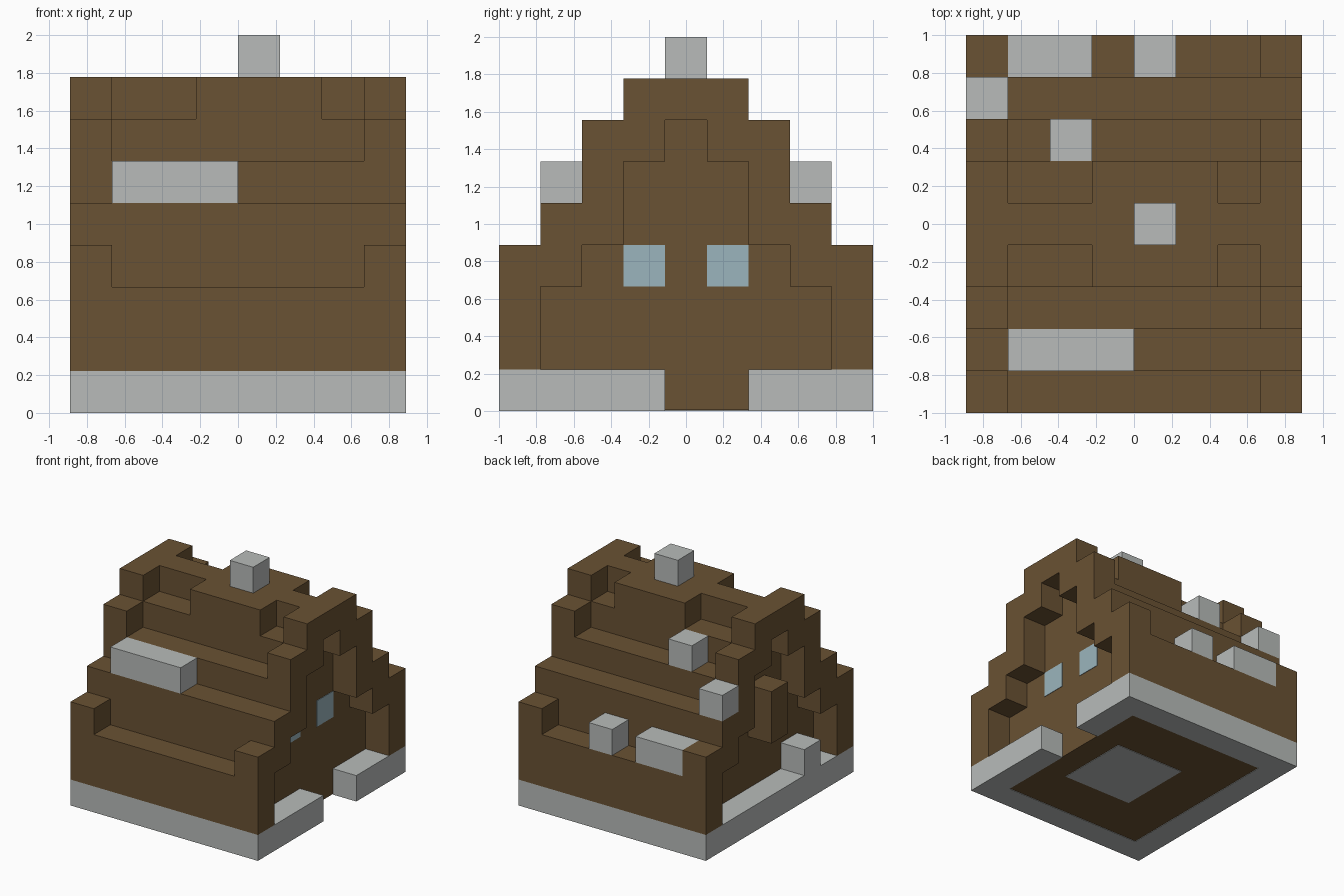
import bpy, bmesh

cube = bpy.data.objects.get("Cube")
if cube:
    bpy.data.objects.remove(cube, do_unlink=True)

U = 2 / 9  # one block


def material(name, rgb):
    m = bpy.data.materials.new(name)
    m.use_nodes = True
    m.diffuse_color = (*rgb, 1)
    bsdf = next(n for n in m.node_tree.nodes if n.type == 'BSDF_PRINCIPLED')
    bsdf.inputs["Base Color"].default_value = (*rgb, 1)
    return m


WOOD = material("brown wood", (0.144, 0.084, 0.033))
STONE = material("pale stone", (0.48, 0.50, 0.49))
GLASS = material("blue glass", (0.33, 0.46, 0.51))


def finish(name, bm, mat):
    bmesh.ops.recalc_face_normals(bm, faces=bm.faces)
    me = bpy.data.meshes.new(name)
    bm.to_mesh(me)
    bm.free()
    me.materials.append(mat)
    bpy.context.collection.objects.link(bpy.data.objects.new(name, me))


def slab(name, outline, x0, x1, mat):
    """Extrude a (y, z) outline in blocks from x0 to x1."""
    bm = bmesh.new()
    face = bm.faces.new([bm.verts.new(((x0 - 4) * U, y * U, z * U)) for y, z in outline])
    out = bmesh.ops.extrude_face_region(bm, geom=[face])
    bmesh.ops.translate(bm, vec=((x1 - x0) * U, 0, 0),
                        verts=[v for v in out["geom"] if isinstance(v, bmesh.types.BMVert)])
    finish(name, bm, mat)


def box(name, x, y, z, mat):
    """Box from block ranges, counted from the front right bottom corner."""
    a, b = y[0] - 4.5, y[1] - 4.5
    slab(name, [(a, z[0]), (b, z[0]), (b, z[1]), (a, z[1])], x[0], x[1], mat)


def mirrored(half):
    return [(-y, z) for y, z in half] + half[::-1]


# House core with stepped roof
core = [(3.5, 0.02), (3.5, 1), (4.5, 1), (4.5, 3), (3.5, 3), (3.5, 5),
        (2.5, 5), (2.5, 6), (1.5, 6), (1.5, 7), (0.5, 7), (0.5, 8)]
slab("house_core", mirrored(core), 1, 7, WOOD)
box("ridge_cap", (3, 6), (3, 6), (7, 8), WOOD)

# Stepped gable arches
outer = [(4.5, 1), (4.5, 4), (3.5, 4), (3.5, 5), (2.5, 5), (2.5, 7), (1.5, 7), (1.5, 8)]
inner = [(3.5, 1), (3.5, 3), (2.5, 3), (2.5, 4), (1.5, 4), (1.5, 6), (0.5, 6), (0.5, 7)]
arch = mirrored(outer) + mirrored(inner)[::-1]
for name, x in (("right_gable", 0), ("left_gable", 7)):
    slab(name, arch, x, x + 1, WOOD)
box("gable_post", (0, 1), (4, 5), (3, 5), WOOD)

# Stone footing with a doorway gap
box("front_footing", (0, 8), (0, 1), (0, 1), STONE)
box("back_footing", (0, 8), (8, 9), (0, 1), STONE)
box("right_footing", (0, 1), (1, 8), (0, 1), STONE)
box("left_footing_front", (7, 8), (1, 4), (0, 1), STONE)
box("left_footing_back", (7, 8), (6, 8), (0, 1), STONE)
box("floor_panel", (3, 6), (3, 6), (0, 0.03), STONE)

# Loose stone blocks on the roof and footing
for name, x, y, z in (("chimney", (4, 5), 4, 8),
                      ("front_roof_block", (1, 4), 1, 5),
                      ("back_eave_block_wide", (1, 3), 8, 3),
                      ("back_eave_block_small", (4, 5), 8, 3),
                      ("back_roof_block_low", (0, 1), 7, 5),
                      ("back_roof_block_high", (2, 3), 6, 6),
                      ("footing_block", (0, 1), 2, 1)):
    box(name, x, (y, y + 1), (z, z + 1), STONE)

# Gable windows
for name, y in (("front_window", 3), ("back_window", 5)):
    box(name, (7, 7.02), (y, y + 1), (3, 4), GLASS)
